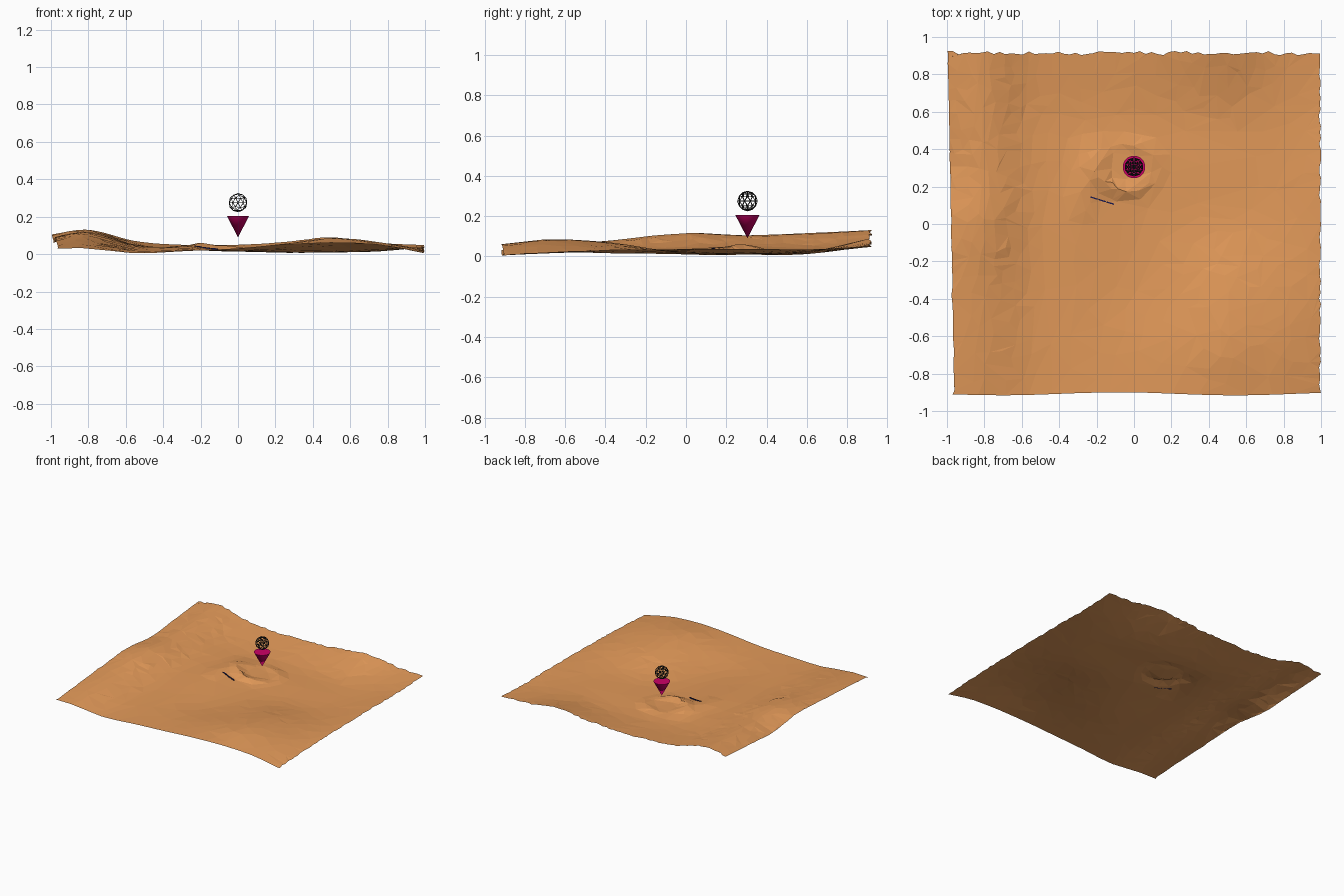
import bpy, bmesh, math, random
from mathutils import Vector

if "Cube" in bpy.data.objects:
    bpy.data.objects.remove(bpy.data.objects["Cube"])

random.seed(4)

def material(name, rgb):
    m = bpy.data.materials.new(name)
    m.diffuse_color = (*rgb, 1)
    m.use_nodes = True
    m.node_tree.nodes["Principled BSDF"].inputs["Base Color"].default_value = m.diffuse_color
    return m

def make(name, bm, mat):
    me = bpy.data.meshes.new(name)
    bm.to_mesh(me)
    bm.free()
    ob = bpy.data.objects.new(name, me)
    bpy.context.collection.objects.link(ob)
    me.materials.append(mat)
    return ob

sand = material("sand", (0.76, 0.32, 0.1))
magenta = material("magenta", (0.6, 0.0, 0.13))
black = material("black", (0.02, 0.02, 0.02))
navy = material("navy", (0.01, 0.01, 0.08))

# Terrain heights in hundredths, on a coarse net of columns and rows
XS = [-1, -.8, -.55, -.3, 0, .25, .5, .75, 1]
YS = [-.92, -.65, -.35, 0, .3, .6, .92]
H = [[3, 3, .5, 1.5, 3, 5, 6, 5, .5],
     [5, 5.5, 2, 2, 3, 5.5, 8.5, 6.5, 2],
     [7, 8, 3, 2.5, 1.5, 3.5, 6.5, 5, 3],
     [9, 11.5, 4.5, 3.5, 1.5, 1, 1.5, 2, 3.5],
     [6, 10.5, 5, 3, 2, 1, 1, 1.5, 3.8],
     [8, 11.5, 5, 2.5, 1.5, 1.2, 2, 2.5, 3.5],
     [10.5, 13, 7, 5, 5, 6.5, 9, 6, 4.8]]

def interp(keys, vals, t):
    # smooth cubic through uneven keys
    i = max(k for k in range(len(keys) - 1) if keys[k] <= t or k == 0)
    def slope(k):
        a, b = max(k - 1, 0), min(k + 1, len(keys) - 1)
        return (vals[b] - vals[a]) / (keys[b] - keys[a])
    d = keys[i + 1] - keys[i]
    u = (t - keys[i]) / d
    return ((2*u**3 - 3*u*u + 1) * vals[i] + (u**3 - 2*u*u + u) * d * slope(i)
            + (3*u*u - 2*u**3) * vals[i + 1] + (u**3 - u*u) * d * slope(i + 1))

def height(x, y):
    z = interp(YS, [interp(XS, row, x) for row in H], y) / 100
    # rough rim of broken ground around the marker
    r = math.hypot((x + .04) / 1.25, y - .3)
    z += .025 * math.exp(-((r - .12) / .04) ** 2) * (.6 + .4 * math.sin(9 * x + 14 * y))
    # fault beside the marker
    if 0 < y < .5:
        d = x + .42 - .12 * y
        z += .018 * math.exp(-(d - .14) ** 2 / .006) * math.sin(math.pi * y / .5)
    return max(z, .004)

# Ground sheet, decimated into irregular facets
NX, NY = 64, 60
bm = bmesh.new()
grid = []
for j in range(NY + 1):
    row = []
    for i in range(NX + 1):
        x, y = -1 + 2 * i / NX, -.92 + 1.84 * j / NY
        z = height(x, y)
        if 0 < i < NX and 0 < j < NY:
            x += random.uniform(-.008, .008)
            y += random.uniform(-.008, .008)
        if j == NY:
            y += random.uniform(-.018, .005)
        if j == 0:
            y += .012 + .008 * math.sin(5 * x + 2)
        if i == 0:
            x += .02 * (1 - y) + random.uniform(0, .005)
        if i == NX:
            x -= random.uniform(0, .012)
        row.append(bm.verts.new((x, y, z)))
    grid.append(row)
for j in range(NY):
    for i in range(NX):
        bm.faces.new((grid[j][i], grid[j][i+1], grid[j+1][i+1], grid[j+1][i]))
ground = make("ground", bm, sand)
dec = ground.modifiers.new("facets", 'DECIMATE')
dec.ratio = .12

# Inverted cone marker
bm = bmesh.new()
bmesh.ops.create_cone(bm, cap_ends=True, segments=32, radius1=0, radius2=.06, depth=.115)
bmesh.ops.remove_doubles(bm, verts=bm.verts, dist=1e-5)
bmesh.ops.recalc_face_normals(bm, faces=bm.faces)
cone = make("marker_cone", bm, magenta)
cone.location = (0, .305, .1475)
bpy.context.view_layer.objects.active = cone
cone.select_set(True)
bpy.ops.object.shade_smooth_by_angle()

# Wire ball above the marker
bm = bmesh.new()
bmesh.ops.create_icosphere(bm, subdivisions=2, radius=.049)
ball = make("wire_ball", bm, black)
ball.location = (0, .305, .275)
wire = ball.modifiers.new("wire", 'WIREFRAME')
wire.thickness = .004

# Small dark sticks lying in line on the ground
a, b = Vector((-.235, .145, .04)), Vector((-.105, .105, .026))
turn = (b - a).to_track_quat('X', 'Z')
for k in range(3):
    bm = bmesh.new()
    bmesh.ops.create_cube(bm, size=1)
    bmesh.ops.scale(bm, vec=(.04, .007, .007), verts=bm.verts)
    stick = make(f"stick_{k + 1}", bm, navy)
    p = a.lerp(b, (k + .5) / 3)
    p.z = max(p.z, height(p.x, p.y) + .002)
    stick.location = p
    stick.rotation_mode = 'QUATERNION'
    stick.rotation_quaternion = turn
